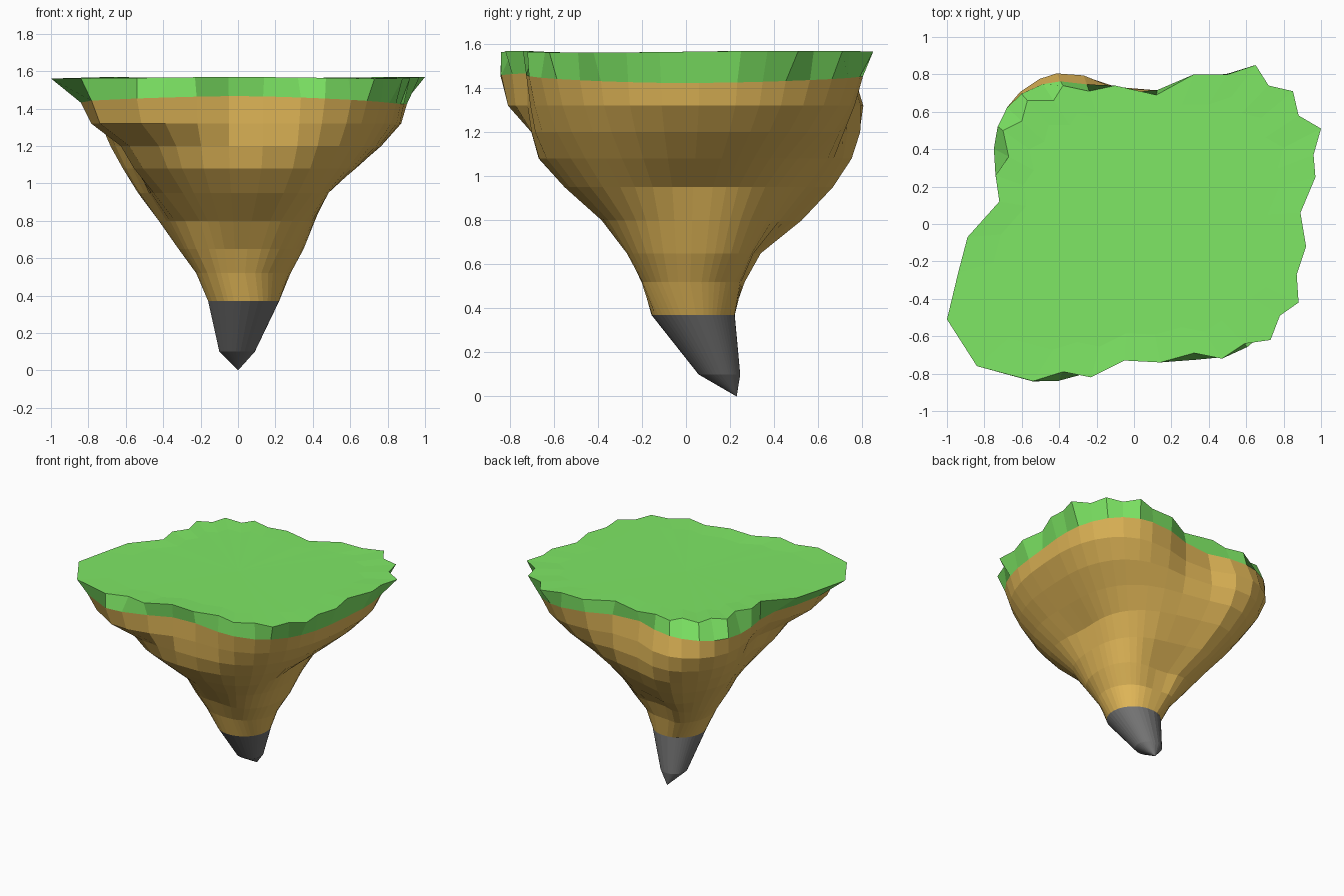
import bpy
import math

if "Cube" in bpy.data.objects:
    bpy.data.objects.remove(bpy.data.objects["Cube"])

# Jagged outline of the grassy top, anticlockwise seen from above
OUTLINE = [(.97, .25), (.96, .37), (1, .51), (.88, .58), (.85, .71), (.72, .74), (.65, .85),
           (.50, .80), (.32, .80), (.12, .69), (-.10, .74), (-.24, .71), (-.38, .74),
           (-.43, .66), (-.57, .66), (-.60, .55), (-.70, .50), (-.67, .36), (-.74, .26),
           (-.72, .12), (-.89, -.07), (-.94, -.26), (-1, -.51), (-.84, -.76), (-.54, -.84),
           (-.38, -.79), (-.23, -.82), (-.05, -.73), (.14, -.74), (.32, -.69), (.47, -.72),
           (.59, -.64), (.73, -.62), (.78, -.49), (.88, -.42), (.87, -.27), (.92, -.12), (.89, .06)]
ANGLES = [math.atan2(y, x) % math.tau for x, y in OUTLINE]

# Earth radii towards E, NE, N, NW, W, SW, S, SE at each height
LEVELS = [
    (1.445, [.88, 1.03, .68, .92, .71, 1.06, .71, .90]),
    (1.32, [.86, .97, .69, .92, .66, 1.00, .71, .86]),
    (1.20, [.76, .86, .70, .87, .58, .79, .70, .80]),
    (1.08, [.63, .71, .68, .78, .54, .69, .67, .71]),
    (0.95, [.47, .57, .60, .67, .48, .54, .55, .59]),
    (0.80, [.41, .46, .46, .52, .39, .38, .38, .43]),
    (0.65, [.35, .37, .30, .38, .30, .30, .26, .33]),
    (0.52, [.28, .28, .25, .26, .22, .22, .20, .24]),
]


def radius(r, a):
    """Periodic smooth interpolation of eight radii."""
    t = a / math.tau * 8
    i = int(t)
    f = t - i
    p, q, s, u = (r[(i + k) % 8] for k in (-1, 0, 1, 2))
    return q + .5 * f * (s - p + f * (2 * p - 5 * q + 4 * s - u + f * (3 * (q - s) + u - p)))


def bulge(a, degrees, amount):
    """Local swelling of the earth around one direction."""
    return amount * math.exp(-((math.degrees(a) - degrees) / 15) ** 2)


def circle(cx, cy, r, z):
    return [(cx + r * math.cos(a), cy + r * math.sin(a), z) for a in ANGLES]


def loft(name, rings, color=None, top=None, bottom=None):
    """Skin rings ordered from top to bottom, closed by optional end points."""
    n = len(ANGLES)
    verts = [v for ring in rings for v in ring]
    faces = []
    for k in range(len(rings) - 1):
        for i in range(n):
            j = (i + 1) % n
            faces.append((k * n + i, (k + 1) * n + i, (k + 1) * n + j, k * n + j))
    last = (len(rings) - 1) * n
    if top:
        verts.append(top)
        faces += [(len(verts) - 1, i, (i + 1) % n) for i in range(n)]
    if bottom:
        verts.append(bottom)
        faces += [(len(verts) - 1, last + (i + 1) % n, last + i) for i in range(n)]
    mesh = bpy.data.meshes.new(name)
    mesh.from_pydata(verts, [], faces)
    mesh.update()
    obj = bpy.data.objects.new(name, mesh)
    bpy.context.collection.objects.link(obj)
    if color:
        mat = bpy.data.materials.new(name + "_material")
        mat.diffuse_color = color
        mat.use_nodes = True
        mat.node_tree.nodes["Principled BSDF"].inputs["Base Color"].default_value = mat.diffuse_color
        mesh.materials.append(mat)
    return obj


# Earth rings, the uppermost one rising at the front and back
earth = []
for k, (z, radii) in enumerate(LEVELS):
    ring = []
    for a in ANGLES:
        r = radius(radii, a) + bulge(a, 113, .07 if .7 < z < 1.4 else .03)
        h = z - (.022 * math.cos(2 * a) if k == 0 else 0)
        ring.append((r * math.cos(a), r * math.sin(a), h))
    earth.append(ring)
neck = circle(.03, .033, .19, .37)
loft("earth", earth + [neck], (.78, .49, .10, 1))

# Grass cap: nearly flat top and flared jagged rim
rim = [(x, y, 1.565 + .004 * math.sin(3 * a)) for (x, y), a in zip(OUTLINE, ANGLES)]
inner = [(x * .8, y * .8, 1.562) for x, y in OUTLINE]
loft("grass", [inner, rim, earth[0]], (.21, .80, .13, 1), top=(0, 0, 1.56))

# Rock tip leaning backwards
loft("rock_tip", [neck, circle(-.005, .152, .095, .10)], (.17, .17, .17, 1), bottom=(0, .23, 0))
